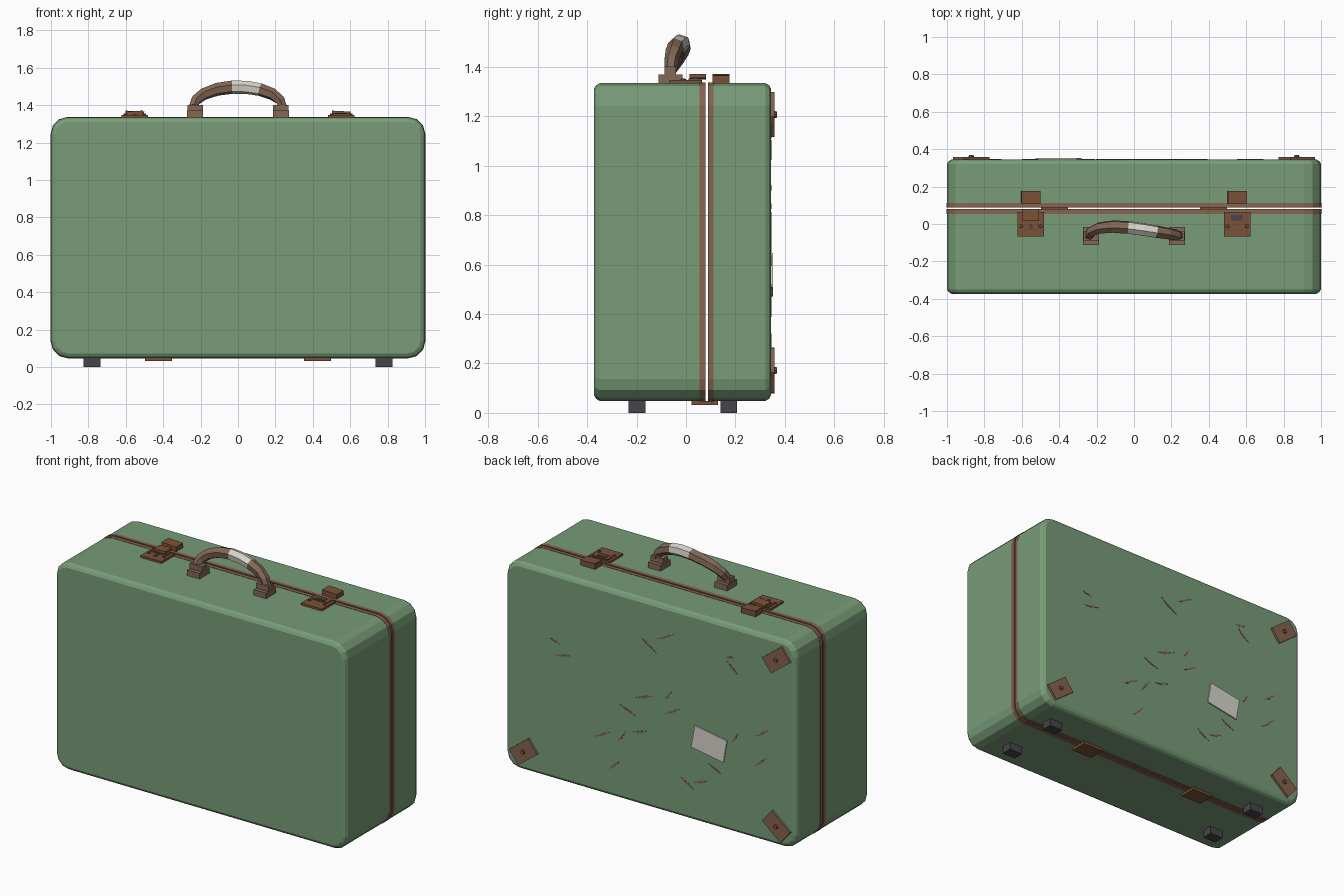
import bpy, bmesh, math
from mathutils import Vector, Matrix

cube = bpy.data.objects.get("Cube")
if cube:
    bpy.data.objects.remove(cube, do_unlink=True)


def material(name, r, g, b):
    m = bpy.data.materials.new(name)
    m.use_nodes = True
    m.diffuse_color = (r, g, b, 1)
    m.node_tree.nodes["Principled BSDF"].inputs["Base Color"].default_value = (r, g, b, 1)
    return m


GREEN = material("green leather", 0.188, 0.332, 0.188)
TRIM = material("brown trim", 0.24, 0.127, 0.08)
METAL = material("rusty metal", 0.195, 0.084, 0.039)
GRIP = material("handle leather", 0.223, 0.138, 0.089)
PAPER = material("off white", 0.68, 0.665, 0.597)
RUBBER = material("dark rubber", 0.061, 0.061, 0.069)


def finish(name, bm, *mats):
    bmesh.ops.recalc_face_normals(bm, faces=bm.faces)
    mesh = bpy.data.meshes.new(name)
    bm.to_mesh(mesh)
    bm.free()
    for m in mats:
        mesh.materials.append(m)
    obj = bpy.data.objects.new(name, mesh)
    bpy.context.collection.objects.link(obj)
    return obj


def loft(rings, bm):
    """Skin closed rings of points and cap both ends; returns side faces per span."""
    loops = [[bm.verts.new(p) for p in ring] for ring in rings]
    spans = []
    for a, b in zip(loops, loops[1:]):
        n = len(a)
        spans.append([bm.faces.new((a[i], a[(i + 1) % n], b[(i + 1) % n], b[i])) for i in range(n)])
    bm.faces.new(loops[0])
    bm.faces.new(loops[-1])
    return spans


def box(name, mat, x, y, z, rot=(0, 0, 0), taper=1.0):
    bm = bmesh.new()
    bmesh.ops.create_cube(bm, size=1)
    for v in bm.verts:
        if v.co.z > 0:
            v.co.x *= taper
            v.co.y *= taper
        v.co = Vector((v.co.x * (x[1] - x[0]), v.co.y * (y[1] - y[0]), v.co.z * (z[1] - z[0])))
    obj = finish(name, bm, mat)
    obj.location = [(a + b) / 2 for a, b in (x, y, z)]
    obj.rotation_euler = rot
    return obj


def rivet(name, loc, radius, depth, rot=(0, 0, 0)):
    bm = bmesh.new()
    bmesh.ops.create_cone(bm, cap_ends=True, segments=8, radius1=radius, radius2=radius * 0.8, depth=depth)
    obj = finish(name, bm, METAL)
    obj.location, obj.rotation_euler = loc, rot


# Case shells and their rim trims: rounded rectangles stacked along y
BOTTOM, TOP, RADIUS = 0.048, 1.335, 0.09


def outline(y, inset):
    r = RADIUS - inset
    cx, mid, cz = 1 - RADIUS, (BOTTOM + TOP) / 2, (TOP - BOTTOM) / 2 - RADIUS
    pts = []
    for k, (sx, sz) in enumerate(((1, 1), (-1, 1), (-1, -1), (1, -1))):
        for step in range(4):
            a = math.radians(90 * k + 30 * step)
            pts.append((sx * cx + r * math.cos(a), y, mid + sz * cz + r * math.sin(a)))
    return pts


def case_part(name, mat, *sections):
    bm = bmesh.new()
    loft([outline(y, inset) for y, inset in sections], bm)
    finish(name, bm, mat)


case_part("front_shell", GREEN, (-0.373, 0.025), (-0.364, 0.009), (-0.349, 0), (0.077, 0))
case_part("back_shell", GREEN, (0.091, 0), (0.321, 0), (0.336, 0.009), (0.345, 0.025))
case_part("front_trim", TRIM, (0.054, -0.002), (0.079, -0.002))
case_part("back_trim", TRIM, (0.089, -0.002), (0.112, -0.002))

# Feet and bottom hinges
for side, s in (("left", 1), ("right", -1)):
    for place, y in (("front", -0.198), ("back", 0.173)):
        box(f"{side}_{place}_foot", RUBBER, (s * 0.78 - 0.046, s * 0.78 + 0.046),
            (y - 0.034, y + 0.034), (0, 0.05))
    box(f"{side}_hinge", METAL, (s * 0.425 - 0.072, s * 0.425 + 0.072), (0.022, 0.13), (0.032, 0.049))

# Latches
for side, s in (("left", 1), ("right", -1)):
    c = s * 0.552
    box(f"{side}_latch_plate", METAL, (c - 0.072, c + 0.072), (-0.067, 0.065), (1.333, 1.348))
    box(f"{side}_latch_step", METAL, (c - 0.055, c + 0.055), (0.01, 0.06), (1.345, 1.354))
    box(f"{side}_latch_catch", METAL, (c - 0.05, c + 0.05), (0.108, 0.176), (1.333, 1.368),
        (0, math.radians(3), 0))
    for e in (-1, 1):
        rivet(f"{side}_latch_rivet", (c + e * 0.052, -0.012, 1.35), 0.01, 0.008)
box("right_hasp", METAL, (-0.595, -0.508), (0.015, 0.08), (1.352, 1.368), (0, math.radians(-4), 0))
box("right_latch_slot", RUBBER, (-0.56, -0.544), (-0.03, 0), (1.347, 1.352))
box("left_latch_slot", RUBBER, (0.518, 0.58), (0.02, 0.048), (1.352, 1.357))

# Handle mounts
for side, s in (("left", 1), ("right", -1)):
    c = s * 0.229
    box(f"{side}_handle_mount", GRIP, (c - 0.043, c + 0.043), (-0.112, -0.015), (1.333, 1.37))
    box(f"{side}_handle_socket", GRIP, (c - 0.042, c + 0.042), (-0.088, -0.04), (1.37, 1.402))

# Handle: hexagonal section swept along a leaning arch, with a wrapped band
angles = [180, 160, 140, 118, 97, 78, 60.5, 40, 20, 0]


def arch(deg):
    a = math.radians(deg)
    x, s = 0.24 * math.cos(a), math.sin(a)
    return Vector((x, -0.062 + 0.04 * s - 0.13 * x * s, 1.39 + 0.107 * s))


rings = []
for deg in angles:
    p = arch(deg)
    along = (arch(deg - 1) - arch(deg + 1)).normalized()
    across = along.cross(Vector((0, 0.35, 1) if 30 < deg < 150 else (p.x, 0, 0.1))).normalized()
    if across.y > 0:
        across.negate()
    out = across.cross(along).normalized()
    size = 0.026 + 0.01 * math.sin(math.radians(deg))
    rings.append([p + size * (across * math.cos(k * math.pi / 3) + out * math.sin(k * math.pi / 3))
                  for k in range(6)])
bm = bmesh.new()
for i, span in enumerate(loft(rings, bm)):
    for f in span:
        f.material_index = 1 if i in (4, 5) else 0
finish("handle", bm, GRIP, PAPER)

# Corner plates on the back; the upper left one is missing
for name, sx, z in (("upper_right", -1, 1.207), ("lower_right", -1, 0.172), ("lower_left", 1, 0.172)):
    x = sx * 0.87
    tilt = 0.65 if name == "lower_right" else -0.65
    tilt = -tilt if z > 1 and sx > 0 else tilt
    box(f"{name}_corner_plate", TRIM, (x - 0.082, x + 0.082), (0.343, 0.359), (z - 0.052, z + 0.052),
        (0, -tilt if name != "lower_right" else -0.7, 0))
    rivet(f"{name}_corner_rivet", (x, 0.363, z), 0.015, 0.012, (-math.pi / 2, 0, 0))

# Paper label
box("back_label", PAPER, (-0.516, -0.292), (0.344, 0.352), (0.488, 0.63), (0, -0.17, 0))

# Scratches: x, z, angle in degrees as seen from behind, length
scratches = [
    (0.66, 0.91, -15, 0.07), (0.61, 0.835, 12, 0.12), (0.02, 1.06, -32, 0.14), (-0.1, 1.14, 28, 0.14),
    (-0.54, 1.13, 8, 0.06), (-0.56, 1.07, -40, 0.1), (0.04, 0.73, 20, 0.14), (-0.12, 0.78, 55, 0.08),
    (0.16, 0.615, -20, 0.12), (-0.15, 0.69, 30, 0.12), (0.07, 0.505, 18, 0.11), (0.33, 0.42, 28, 0.14),
    (0.2, 0.44, 55, 0.1), (-0.77, 0.72, 35, 0.13), (-0.58, 0.64, 60, 0.08), (0.25, 0.25, 45, 0.12),
    (-0.25, 0.27, -30, 0.1), (-0.35, 0.305, 20, 0.1), (-0.44, 0.41, -25, 0.1), (-0.76, 0.54, 42, 0.13),
]
bm = bmesh.new()
for x, z, deg, length in scratches:
    turn = Matrix.Rotation(math.radians(deg), 3, "Y")
    h = length / 2
    shape = ((-h, 0), (-0.01, 0.007), (h, 0.004), (0.01, -0.007))
    ring = [turn @ Vector((u, 0, v)) + Vector((x, 0, z)) for u, v in shape]
    loft([[p + Vector((0, y, 0)) for p in ring] for y in (0.344, 0.347)], bm)
finish("back_scratches", bm, TRIM)
